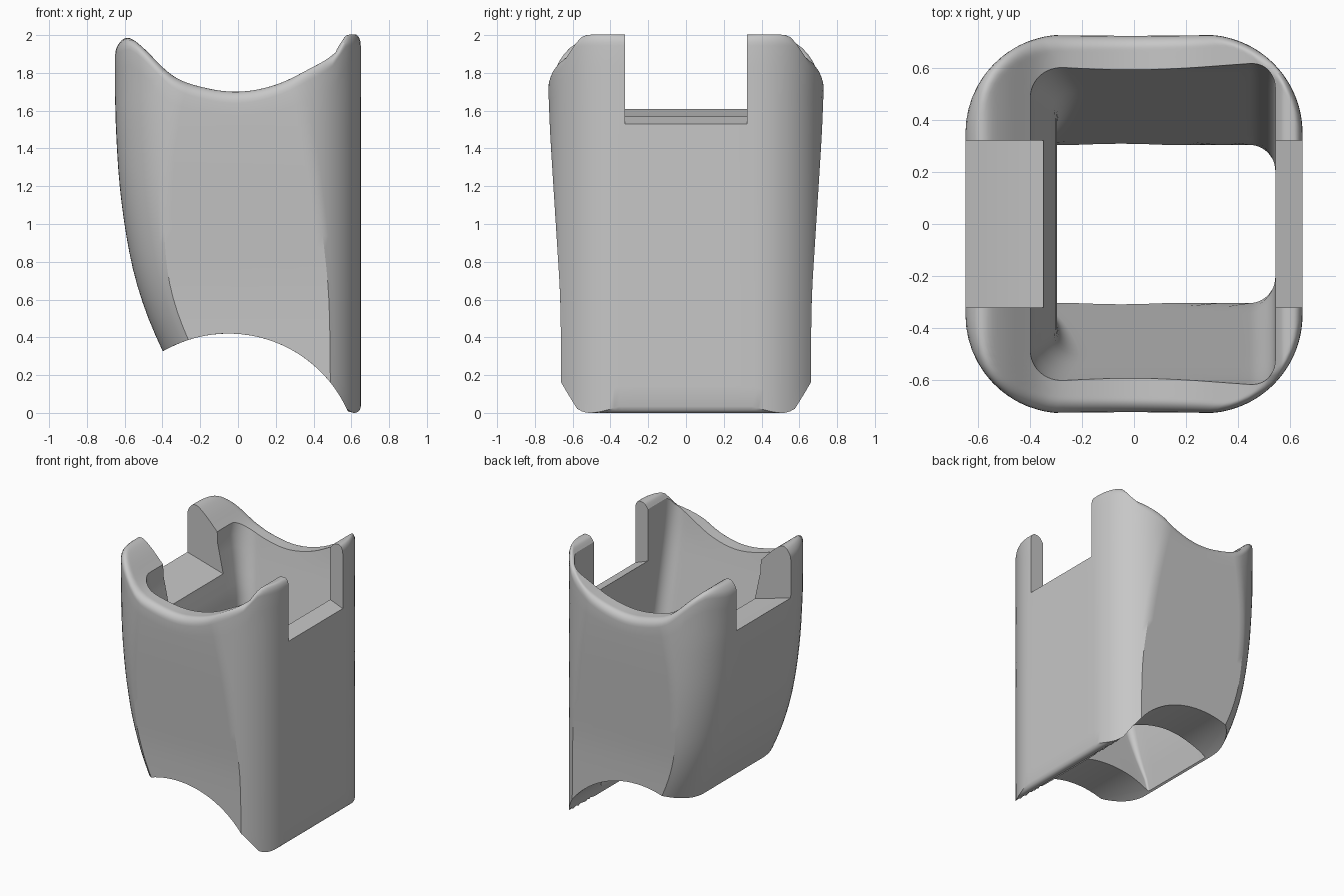
import bpy, bmesh, math
from mathutils import Vector

if "Cube" in bpy.data.objects:
    bpy.data.objects.remove(bpy.data.objects["Cube"])


def curve(*pts):
    """Smooth function through (position, value) points, flat beyond the ends."""
    n = len(pts)

    def slope(i):
        a, b = pts[max(i - 1, 0)], pts[min(i + 1, n - 1)]
        return (b[1] - a[1]) / (b[0] - a[0])

    def value(p):
        if p <= pts[0][0]:
            return pts[0][1]
        for i in range(n - 1):
            (a, va), (b, vb) = pts[i], pts[i + 1]
            if p <= b:
                h = b - a
                t = (p - a) / h
                s = t * t * (3 - 2 * t)
                return (va + (vb - va) * s + h * slope(i) * t * (1 - t) ** 2
                        - h * slope(i + 1) * t * t * (1 - t))
        return pts[-1][1]
    return value


# Height of the saddle rim along x
rim = curve((-.65, 1.96), (-.58, 1.985), (-.51, 1.94), (-.35, 1.788), (-.2, 1.727), (0, 1.70),
            (.2, 1.737), (.385, 1.825), (.5, 1.895), (.545, 1.96), (.575, 1.998), (.65, 2.004))
# Outer shell: curved side and half depth along z, with a constant corner radius
side_x = curve((.2, -.33), (.33, -.40), (.55, -.493), (.8, -.565), (1.16, -.622), (1.55, -.648), (1.8, -.65))
half_y = curve((.1, .66), (.6, .666), (.9, .683), (1.2, .702), (1.5, .72), (1.75, .73))
DEPTH, CORNER = .73, .38
# Cavity along z
cav_x = curve((.33, -.385), (.6, -.33), (.9, -.302), (1.29, -.303), (1.525, -.35), (1.76, -.40))
cav_y = curve((.4, .305), (.85, .408), (1.3, .508), (1.7, .595), (1.9, .625))
cav_r = curve((.35, .012), (1.75, .13))


def arch(x):
    """Round arch under the body, ending in a small rounded lip."""
    if x > .585:
        return .035 - math.sqrt(max(.035 ** 2 - (x - .615) ** 2, 0))
    return math.sqrt(.69 ** 2 - (x + .05) ** 2) - .27


def rounded_ring(x0, x1, y, r0, r1, sweep=90, n_arc=12, n_x=20, n_y=8):
    """Rounded rectangle whose corners stop at the sweep angle, leaving flat sides."""
    spots = [(x1 - r1, y - r1, r1, 0, sweep, n_x), (x0 + r0, y - r0, r0, 180 - sweep, 180, n_y),
             (x0 + r0, r0 - y, r0, 180, 180 + sweep, n_x), (x1 - r1, r1 - y, r1, 360 - sweep, 360, n_y)]

    def on_arc(spot, t):
        cx, cy, r, a0, a1, _ = spot
        a = math.radians(a0 + (a1 - a0) * t)
        return Vector((cx + r * math.cos(a), cy + r * math.sin(a)))

    out = []
    for k, spot in enumerate(spots):
        out += [on_arc(spot, i / n_arc) for i in range(n_arc + 1)]
        begin, end = out[-1], on_arc(spots[(k + 1) % 4], 0)
        n = spot[5]
        out += [begin.lerp(end, i / n) for i in range(1, n)]
    return out


def outer(z):
    sweep = math.degrees(math.asin(min((half_y(z) - DEPTH + CORNER) / CORNER, 1)))
    return rounded_ring(side_x(z), .65, DEPTH, CORNER, CORNER, sweep)


def inner(z):
    return rounded_ring(cav_x(z), .545, cav_y(z), cav_r(z), .1)


def solve(section, k, height, z):
    """Where column k of a section meets a height profile."""
    for _ in range(6):
        z = height(section(z)[k].x)
    return section(z)[k], z


ROUND, LEVELS, RIM, FOOT = .06, 18, 16, 14


def column(k):
    """Closed loop: up the outside, over the rim, down the cavity, along the foot."""
    o_top, zt = solve(outer, k, lambda x: rim(x) - ROUND, 1.8)
    o_bot, zb = solve(outer, k, arch, .3)
    i_top, _ = solve(inner, k, rim, 1.8)
    i_bot, ib = solve(inner, k, arch, .3)
    pts = []
    for i in range(LEVELS):
        z = zb + (zt - zb) * i / LEVELS
        pts.append((*outer(z)[k], z))
    for i in range(RIM + 1):
        p = o_top.lerp(i_top, (i / RIM) ** 1.5)
        gap = max(ROUND - (p - o_top).length, 0)
        pts.append((*p, rim(p.x) - ROUND + math.sqrt(max(ROUND ** 2 - gap ** 2, 0))))
    it = pts[-1][2]
    for i in range(1, LEVELS):
        z = it + (ib - it) * i / LEVELS
        pts.append((*inner(z)[k], z))
    for i in range(FOOT):
        p = i_bot.lerp(o_bot, i / FOOT)
        pts.append((*p, arch(p.x)))
    return pts


def make_object(name, bm):
    bmesh.ops.recalc_face_normals(bm, faces=bm.faces)
    mesh = bpy.data.meshes.new(name)
    bm.to_mesh(mesh)
    bm.free()
    obj = bpy.data.objects.new(name, mesh)
    bpy.context.collection.objects.link(obj)
    return obj


# Sleeve body
bm = bmesh.new()
cols = [[bm.verts.new(p) for p in column(k)] for k in range(len(outer(1)))]
for k, col in enumerate(cols):
    last = cols[k - 1]
    for j in range(len(col)):
        bm.faces.new((last[j - 1], col[j - 1], col[j], last[j]))
sleeve = make_object("sleeve_body", bm)

# Notch through both side walls, with sloping floors
bm = bmesh.new()
profile = [(-.8, 1.652), (-.65, 1.61), (-.35, 1.525), (.545, 1.57), (.65, 1.53), (.8, 1.473), (.8, 2.3), (-.8, 2.3)]
face = bm.faces.new([bm.verts.new((x, -.323, z)) for x, z in profile])
moved = bmesh.ops.extrude_face_region(bm, geom=[face])["geom"]
bmesh.ops.translate(bm, vec=(0, .646, 0), verts=[v for v in moved if isinstance(v, bmesh.types.BMVert)])
cutter = make_object("notch_cutter", bm)
cutter.hide_render = True

cut = sleeve.modifiers.new("notch", 'BOOLEAN')
cut.operation, cut.object, cut.solver = 'DIFFERENCE', cutter, 'EXACT'
bpy.ops.object.select_all(action='DESELECT')
bpy.context.view_layer.objects.active = sleeve
sleeve.select_set(True)
bpy.ops.object.modifier_apply(modifier=cut.name)
bpy.data.objects.remove(cutter)

# One plain grey
grey = bpy.data.materials.new("plain_grey")
grey.use_nodes = True
colour = (.57, .57, .57, 1)
grey.diffuse_color = colour
grey.node_tree.nodes["Principled BSDF"].inputs["Base Color"].default_value = colour
sleeve.data.materials.clear()
sleeve.data.materials.append(grey)
bpy.ops.object.shade_smooth_by_angle(angle=math.radians(30))
